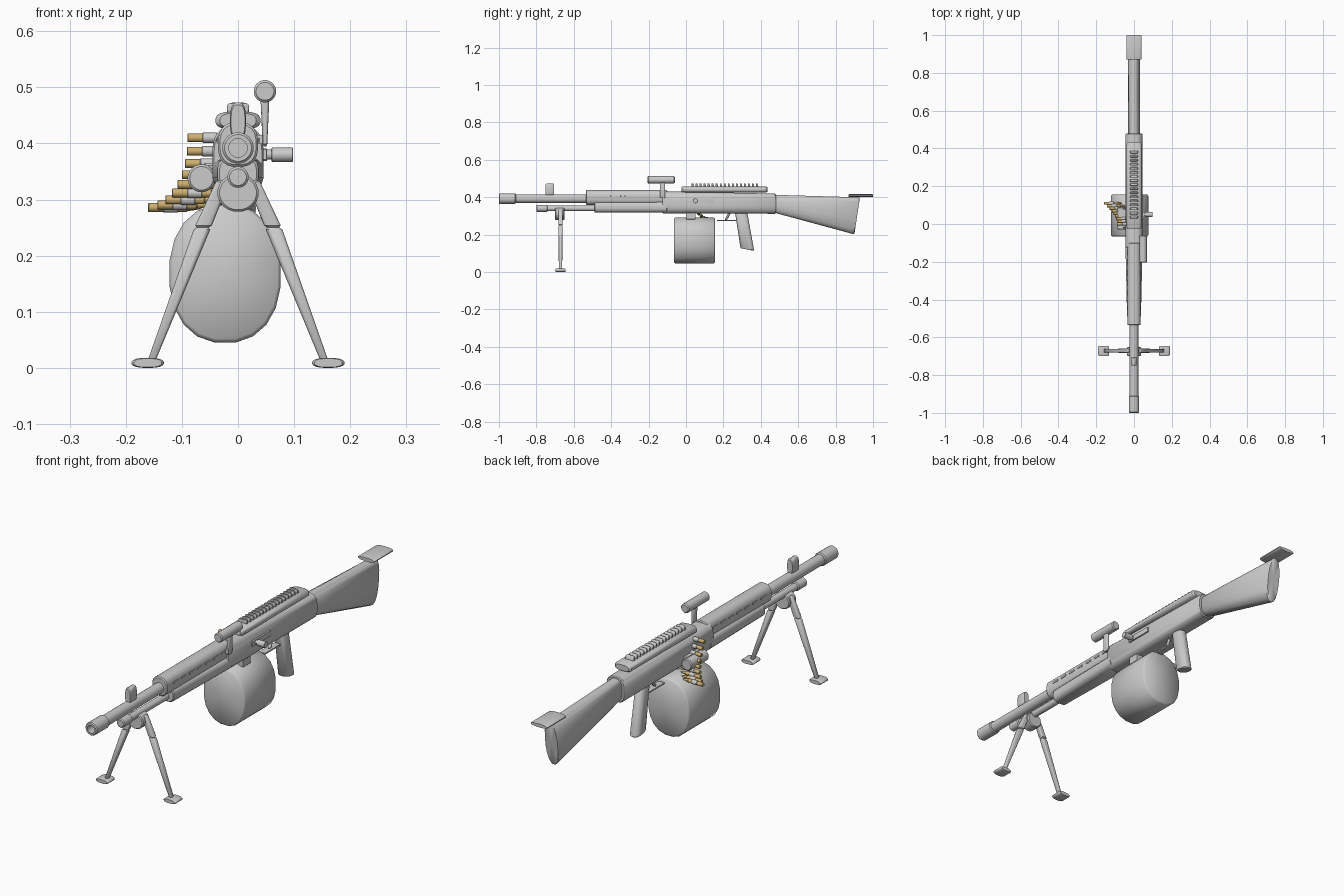
import bpy, bmesh, math
from mathutils import Vector

cube = bpy.data.objects.get("Cube")
if cube:
    bpy.data.objects.remove(cube)


def material(name, colour):
    made = bpy.data.materials.new(name)
    made.use_nodes = True
    made.diffuse_color = colour
    made.node_tree.nodes["Principled BSDF"].inputs["Base Color"].default_value = colour
    return made


GREY = material("light grey", (.6, .6, .6, 1))
BRASS = material("brass", (.62, .43, .16, 1))
BOXY = 99  # superellipse power that gives square corners


def bar(name, start, end, size, taper=None, power=2, sides=20, soft=.004,
        tilt=0, bore=0, crease=40, paint=GREY):
    """Superellipse bar with softened ends, running along its longest axis.

    size and taper are the half widths at start and end, tilt leans the end
    face, and bore is the relative radius of a hole sunk into the end face.
    """
    start, end = Vector(start), Vector(end)
    along = end - start
    axis = max(range(3), key=lambda k: abs(along[k]))
    across = [k for k in range(3) if k != axis]
    taper = taper or size
    size, taper = [Vector(s if isinstance(s, tuple) else (s, s)) for s in (size, taper)]
    edge = soft / along.length
    rim = 1 - soft / max(size)
    profile = [(0, rim), (edge, 1), (1 - edge, 1), (1, rim)]
    if bore:
        profile += [(1, bore), (.5, bore)]
    if power == BOXY:
        sides = 4

    bm = bmesh.new()
    rings = []
    for step, scale in profile:
        centre = start.lerp(end, step)
        half = size.lerp(taper, step) * scale
        ring = []
        for i in range(sides):
            turn = math.tau * (i + .5) / sides
            point = centre.copy()
            for k, wave, width in zip(across, (math.cos(turn), math.sin(turn)), half):
                point[k] += width * math.copysign(abs(wave) ** (2 / power), wave)
            point[axis] += tilt * step * (point[across[1]] - centre[across[1]])
            ring.append(bm.verts.new(point))
        rings.append(ring)
    for near, far in zip(rings, rings[1:]):
        for i in range(sides):
            bm.faces.new((near[i - 1], near[i], far[i], far[i - 1]))
    caps = [bm.faces.new(rings[0]), bm.faces.new(rings[-1])]
    bmesh.ops.poke(bm, faces=caps)
    bmesh.ops.recalc_face_normals(bm, faces=bm.faces)

    mesh = bpy.data.meshes.new(name)
    bm.to_mesh(mesh)
    bm.free()
    for face in mesh.polygons:
        face.use_smooth = True
    mesh.set_sharp_from_angle(angle=math.radians(crease))
    mesh.materials.append(paint)
    bpy.context.collection.objects.link(bpy.data.objects.new(name, mesh))


# Barrel with hollow muzzle, and the gas tube below it
barrel_z, gas_z = .392, .34
bar("barrel", (0, -.5, barrel_z), (0, -.92, barrel_z), .023)
bar("muzzle", (0, -.91, barrel_z), (0, -1, barrel_z), .028, bore=.6)
bar("gas_tube", (0, -.45, gas_z), (0, -.75, gas_z), .015)
bar("gas_plug", (0, -.74, gas_z), (0, -.8, gas_z), .019)
bar("front_sight", (0, -.75, .44), (0, -.705, .44), (.014, .033), power=3)

# Handguards and receiver
bar("upper_handguard", (0, -.535, .398), (0, -.1, .398), (.036, .04), power=2.6)
bar("lower_handguard", (0, -.49, .347), (0, -.1, .347), (.037, .03), (.046, .03), power=3)
bar("receiver", (0, -.125, .372), (0, .48, .365), (.046, .06), (.045, .054), power=3, sides=28)
for side in (-1, 1):
    for i in range(7):
        y = -.49 + i * .054
        bar("handguard_vent", (side * .034, y, .406), (side * .034, y + .034, .406),
            .004, power=BOXY, soft=.001)

# Top cover with a row of leaning ribs
bar("top_cover", (0, -.025, .441), (0, .435, .441), (.04, .016), power=3, soft=.008)
for i in range(17):
    y = .03 + i * .0215
    bar("cover_rib", (0, y, .461), (0, y + .012, .461), (.02, .012), power=4, tilt=-.3, soft=.002)

# Stock and shoulder rest
bar("stock", (0, .47, .365), (0, .915, .3), (.033, .048), (.032, .1), power=2.4, tilt=.15)
bar("shoulder_rest", (0, .87, .408), (0, 1, .408), (.041, .008), power=2.5)

# Pistol grip, trigger and guard
bar("pistol_grip", (0, .293, .33), (0, .328, .12), (.022, .033), (.025, .037), power=2.4, tilt=-.2)
bar("trigger_guard", (0, .165, .275), (0, .27, .275), (.014, .003), power=BOXY, soft=.001)
bar("trigger", (0, .235, .32), (0, .212, .277), .007, sides=10)

# Carrying handle on its post
post_x, post_y = .048, -.125
bar("carry_handle", (post_x, -.205, .493), (post_x, -.06, .493), .02)
bar("handle_post", (post_x, post_y, .395), (post_x, post_y, .48), (.004, .014), (.008, .014), power=4)
bar("post_bracket", (.02, post_y, .407), (post_x, post_y, .407), (.014, .008), power=BOXY)

# Charging handle and its rail
handle_y, handle_z = .05, .38
bar("charging_rail", (.046, .025, handle_z), (.046, .15, handle_z), (.006, .011), power=BOXY, soft=.002)
bar("charging_stem", (.04, handle_y, handle_z), (.07, handle_y, handle_z), .009)
bar("charging_knob", (.06, handle_y, handle_z), (.098, handle_y, handle_z), .013, soft=.001)

# Ammunition pouch with soft shading, hung under the feed
pouch_x, pouch_z = -.023, .168
bar("ammo_pouch", (pouch_x, -.065, pouch_z), (pouch_x, .155, pouch_z), (.1, .124),
    power=2.25, soft=.007, crease=180)
bar("pouch_mount", (0, .025, .28), (0, .025, .325), .025, power=BOXY)
bar("feed_roller", (-.065, -.03, .338), (-.065, .09, .338), .025)
bar("feed_bracket", (-.045, -.02, .35), (-.045, .08, .35), .015, power=BOXY)

# Cartridge belt: brass rounds held by grey links, drooping outwards
rounds = 9
for i in range(rounds):
    t = i / (rounds - 1)
    x, y, z = -.09 - .07 * t * t, .11 * t, .286 + .124 * (1 - t) ** 1.6
    bar("cartridge", (x, y, z), (x + .07, y, z), .008, sides=12, paint=BRASS, soft=.001)
    bar("cartridge_tip", (x + .07, y, z), (x + .095, y, z), .007, .003, sides=12, paint=BRASS, soft=.001)
    bar("belt_link", (x + .027, y, z), (x + .053, y, z), .0095, sides=12, soft=.001)

# Bipod: hub, then a knee-shaped leg and a foot on each side
leg_y = -.671
bar("bipod_hub", (0, -.7, .312), (0, -.65, .312), (.037, .034))
for side in (-1, 1):
    knee = (side * .063, leg_y, .25)
    bar("upper_leg", (side * .026, leg_y, .335), knee, (.012, .011), (.015, .011), power=4)
    bar("lower_leg", knee, (side * .155, leg_y, .01), (.015, .011), (.007, .009), power=4)
    bar("bipod_foot", (side * .161, -.698, .009), (side * .161, -.645, .009), (.029, .009), power=2.5)
